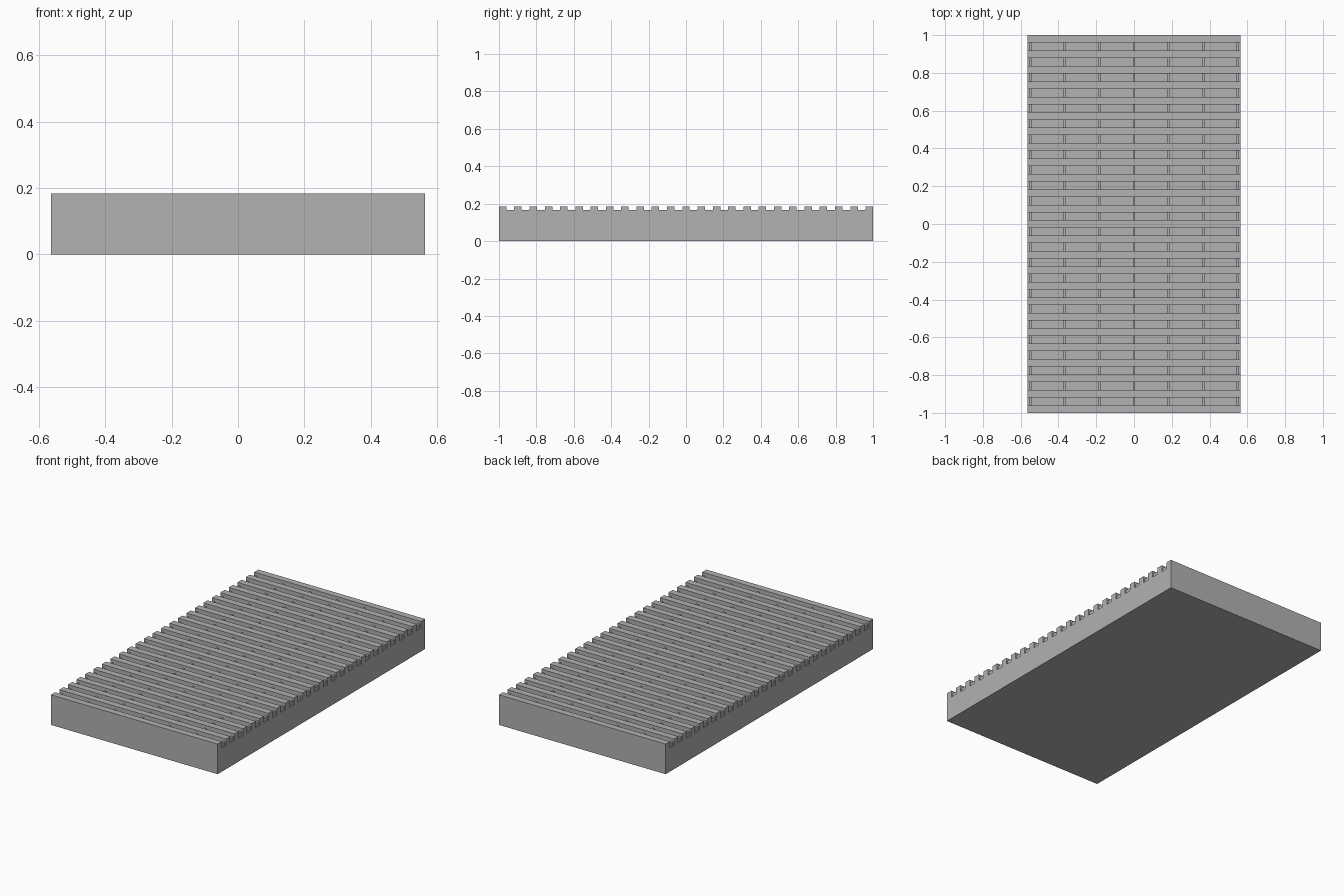
import bpy

# Remove the default cube
cube = bpy.data.objects.get("Cube")
if cube:
    bpy.data.objects.remove(cube, do_unlink=True)

# Single flat colour
COLOUR = (0.445, 0.445, 0.445, 1.0)
grey = bpy.data.materials.new("plain_grey")
grey.use_nodes = True
grey.diffuse_color = COLOUR
grey.node_tree.nodes["Principled BSDF"].inputs["Base Color"].default_value = COLOUR

# Overall dimensions
WIDTH, LENGTH = 1.125, 2.0
BASE_TOP, JOIST_TOP, SLAT_TOP = 0.142, 0.166, 0.184
SLAT_COUNT, SLAT_WIDTH = 25, 0.04
JOIST_COUNT, JOIST_WIDTH, JOIST_PITCH = 7, 0.013, 0.183


def box(name, x, y, z_low, z_high, size_x, size_y):
    """Add a box from its plan centre, plan size and height range."""
    bpy.ops.mesh.primitive_cube_add(size=1, location=(x, y, (z_low + z_high) / 2))
    part = bpy.context.object
    part.name = name
    part.scale = (size_x, size_y, z_high - z_low)
    bpy.ops.object.transform_apply(location=False, rotation=False, scale=True)
    part.data.materials.append(grey)
    return part


# Solid base block
box("base", 0, 0, 0, BASE_TOP, WIDTH, LENGTH)

# Lengthwise joists, ending inside the end slats
for i in range(JOIST_COUNT):
    x = (i - (JOIST_COUNT - 1) / 2) * JOIST_PITCH
    box(f"joist_{i + 1}", x, 0, BASE_TOP, JOIST_TOP, JOIST_WIDTH, LENGTH - SLAT_WIDTH)

# Evenly spaced cross slats, the outer two flush with the base ends
pitch = (LENGTH - SLAT_WIDTH) / (SLAT_COUNT - 1)
for i in range(SLAT_COUNT):
    y = (i - (SLAT_COUNT - 1) / 2) * pitch
    box(f"slat_{i + 1}", 0, y, BASE_TOP, SLAT_TOP, WIDTH, SLAT_WIDTH)
